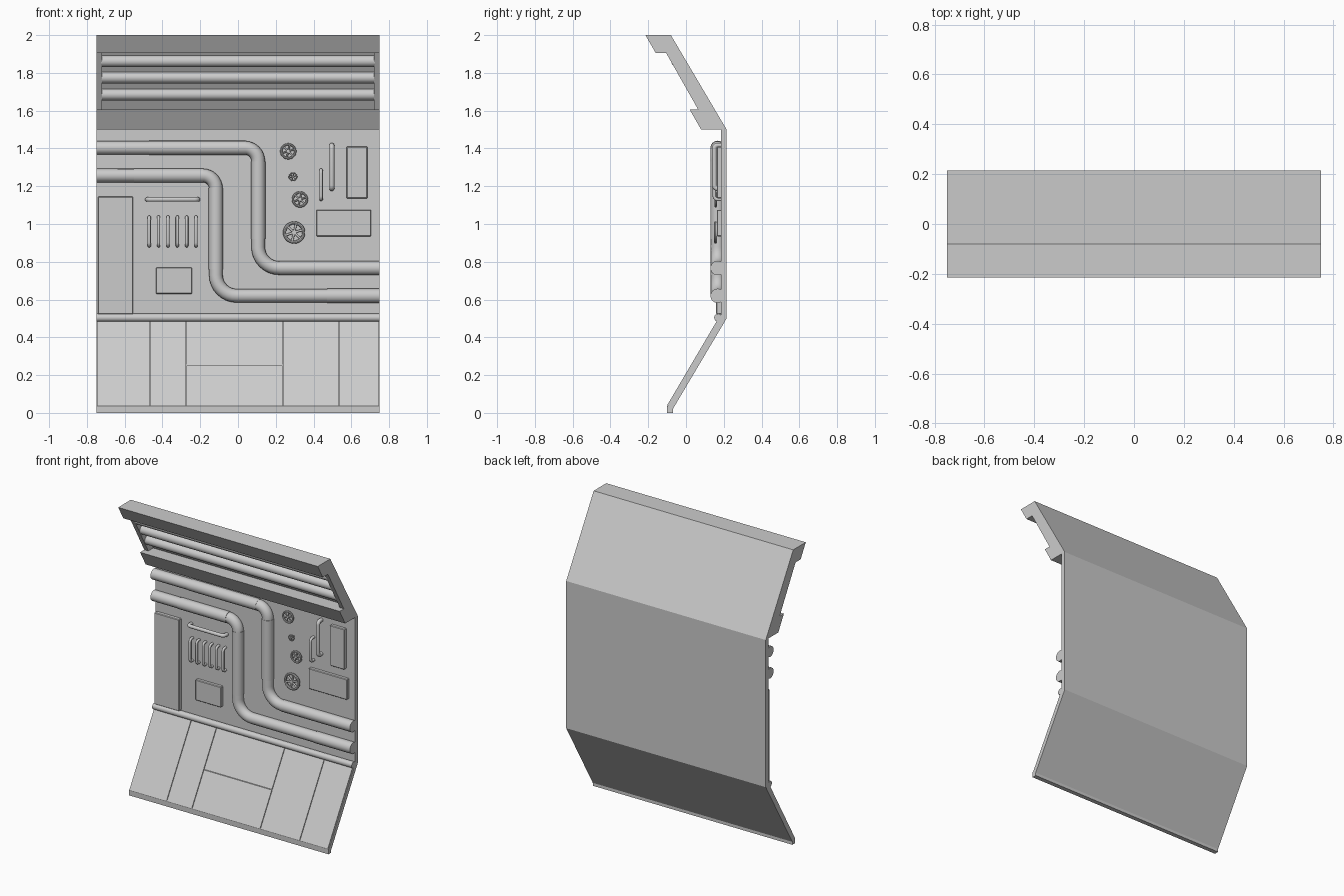
import bpy, bmesh, math
from mathutils import Vector

if "Cube" in bpy.data.objects:
    bpy.data.objects.remove(bpy.data.objects["Cube"])

W = 0.75       # half width
WALL = 0.185   # front face of the upright wall


def finish(ob, smooth=False):
    bpy.context.view_layer.objects.active = ob
    for o in bpy.context.selected_objects:
        o.select_set(False)
    ob.select_set(True)
    if ob.type == 'CURVE':
        bpy.ops.object.convert(target='MESH')
        ob = bpy.context.object
    if smooth:
        bpy.ops.object.shade_smooth_by_angle(angle=math.radians(40))
    return ob


def prism(name, profile, x0, x1, bevel=0):
    """Extrude a (y, z) profile along x."""
    bm = bmesh.new()
    face = bm.faces.new([bm.verts.new((x0, y, z)) for y, z in profile])
    new = bmesh.ops.extrude_face_region(bm, geom=[face])['geom']
    bmesh.ops.translate(bm, vec=(x1 - x0, 0, 0),
                        verts=[v for v in new if isinstance(v, bmesh.types.BMVert)])
    bmesh.ops.recalc_face_normals(bm, faces=bm.faces)
    me = bpy.data.meshes.new(name)
    bm.to_mesh(me)
    bm.free()
    ob = bpy.data.objects.new(name, me)
    bpy.context.collection.objects.link(ob)
    if bevel:
        m = ob.modifiers.new('bevel', 'BEVEL')
        m.width, m.segments = bevel, 1
    return ob


def box(name, x0, x1, z0, z1, front):
    return prism(name, [(front, z0), (0.19, z0), (0.19, z1), (front, z1)], x0, x1, 0.004)


def tube(name, pts, r, fillets=(), steps=8):
    """Round tube along a path whose inner corners get the given fillet radii."""
    pts = [Vector(p) for p in pts]
    path = [pts[0]]
    for i in range(1, len(pts) - 1):
        f, p = fillets[i - 1], pts[i]
        a = (pts[i - 1] - p).normalized() * f
        b = (pts[i + 1] - p).normalized() * f
        for k in range(steps + 1):
            t = k / steps * math.pi / 2
            path.append(p + a * (1 - math.sin(t)) + b * (1 - math.cos(t)))
    path.append(pts[-1])
    cu = bpy.data.curves.new(name, 'CURVE')
    cu.dimensions = '3D'
    cu.bevel_depth, cu.bevel_resolution, cu.use_fill_caps = r, 6, True
    sp = cu.splines.new('POLY')
    sp.points.add(len(path) - 1)
    for q, c in zip(sp.points, path):
        q.co = (*c, 1)
    ob = bpy.data.objects.new(name, cu)
    bpy.context.collection.objects.link(ob)
    return finish(ob, True)


def handle(name, a, b, r, y=0.15):
    """Bent bar standing off the wall between two (x, z) ends."""
    tube(name, [(a[0], 0.19, a[1]), (a[0], y, a[1]), (b[0], y, b[1]), (b[0], 0.19, b[1])],
         r, (0.018, 0.018), 5)


# Folded shell: lower slope, upright wall, overhanging hood with recess
prism('shell', [(-0.10, 0), (-0.07, 0), (-0.07, 0.02), (0.215, 0.5), (0.215, 1.5),
                (-0.08, 2), (-0.215, 2), (-0.16, 1.905), (-0.059, 1.905), (0.118, 1.605),
                (0.02, 1.605), (0.08, 1.5), (WALL, 1.5), (WALL, 0.5), (0.172, 0.487),
                (-0.092, 0.04), (-0.10, 0.036)], -W, W)

# Hood end plates and the three lamp tubes between them
for side, x0 in (('left', -W), ('right', 0.72)):
    prism('hood_end_' + side, [(-0.105, 1.905), (-0.05, 1.905), (0.127, 1.605), (0.065, 1.605)],
          x0, x0 + 0.03)
for i, z in enumerate((1.685, 1.775, 1.862)):
    y = 0.215 - 0.59 * (z - 1.5) - 0.05
    tube(f'hood_tube_{i}', [(-0.725, y, z), (0.725, y, z)], 0.03)


# Cladding plates on the lower slope
def slope_plate(name, x0, x1, z0, z1):
    def front(z):
        return -0.10 + (z - 0.04) * 0.589
    prism(name, [(front(z0), z0), (front(z0) + 0.015, z0),
                 (front(z1) + 0.015, z1), (front(z1), z1)], x0 + 0.002, x1 - 0.002)


xs = (-0.748, -0.465, -0.275, 0.238, 0.535, 0.748)
for i, (x0, x1) in enumerate(zip(xs, xs[1:])):
    if i == 2:
        slope_plate('slope_plate_mid_low', x0, x1, 0.038, 0.252)
        slope_plate('slope_plate_mid_high', x0, x1, 0.256, 0.487)
    else:
        slope_plate(f'slope_plate_{i}', x0, x1, 0.038, 0.487)

# Round rail along the fold
tube('fold_rail', [(-W, 0.17, 0.504), (W, 0.17, 0.504)], 0.021)

# Two large pipes with sleeves on their straight runs
PY, PR = 0.167, 0.036
for n, (zt, xv, zb, sl) in enumerate((
        (1.403, 0.107, 0.767, ((-0.47, 0.04), (0.92, 1.33), (0.22, 0.75))),
        (1.257, -0.117, 0.62, ((-0.55, -0.185), (0.76, 1.19), (0.47, 0.75))))):
    tube(f'pipe_{n}', [(-W, PY, zt), (xv, PY, zt), (xv, PY, zb), (W, PY, zb)], PR, (0.07, 0.11))
    (a, b), (c, d), (e, f) = sl
    tube(f'pipe_{n}_sleeve_top', [(a, PY, zt), (b, PY, zt)], PR + 0.002)
    tube(f'pipe_{n}_sleeve_mid', [(xv, PY, c), (xv, PY, d)], PR + 0.002)
    tube(f'pipe_{n}_sleeve_low', [(e, PY, zb), (f, PY, zb)], PR + 0.002)

# Raised boxes on the wall
box('tall_cabinet', -0.742, -0.555, 0.522, 1.145, 0.16)
box('small_box', -0.435, -0.243, 0.63, 0.77, 0.163)
box('upright_box', 0.575, 0.685, 1.135, 1.41, 0.163)
box('wide_box', 0.415, 0.705, 0.935, 1.075, 0.163)

# Grab bars
handle('long_bar', (-0.48, 1.13), (-0.212, 1.13), 0.012)
for i in range(6):
    x = -0.47 + i * 0.0496
    handle(f'short_bar_{i}', (x, 0.884), (x, 1.037), 0.0085, 0.155)
handle('right_bar_short', (0.44, 1.13), (0.44, 1.285), 0.009)
handle('right_bar_long', (0.497, 1.187), (0.497, 1.417), 0.013)


# Valve wheels: rim, hub stem and spokes
def wheel(name, x, z, r):
    y, t = 0.157, r * 0.14
    bpy.ops.mesh.primitive_torus_add(location=(x, y, z), rotation=(math.pi / 2, 0, 0),
                                     major_radius=r - t, minor_radius=t,
                                     major_segments=28, minor_segments=8)
    rim = bpy.context.object
    rim.name = name + '_rim'
    finish(rim, True)
    tube(name + '_stem', [(x, y - t, z), (x, 0.19, z)], r * 0.22)
    for k in range(6):
        a = k * math.pi / 3 + 0.3
        tube(f'{name}_spoke_{k}', [(x, y, z), (x + math.cos(a) * (r - t), y,
                                              z + math.sin(a) * (r - t))], r * 0.1)


for i, (x, z, r) in enumerate(((0.266, 1.385, 0.043), (0.291, 1.25, 0.023),
                               (0.328, 1.13, 0.043), (0.297, 0.955, 0.059))):
    wheel(f'valve_wheel_{i}', x, z, r)
